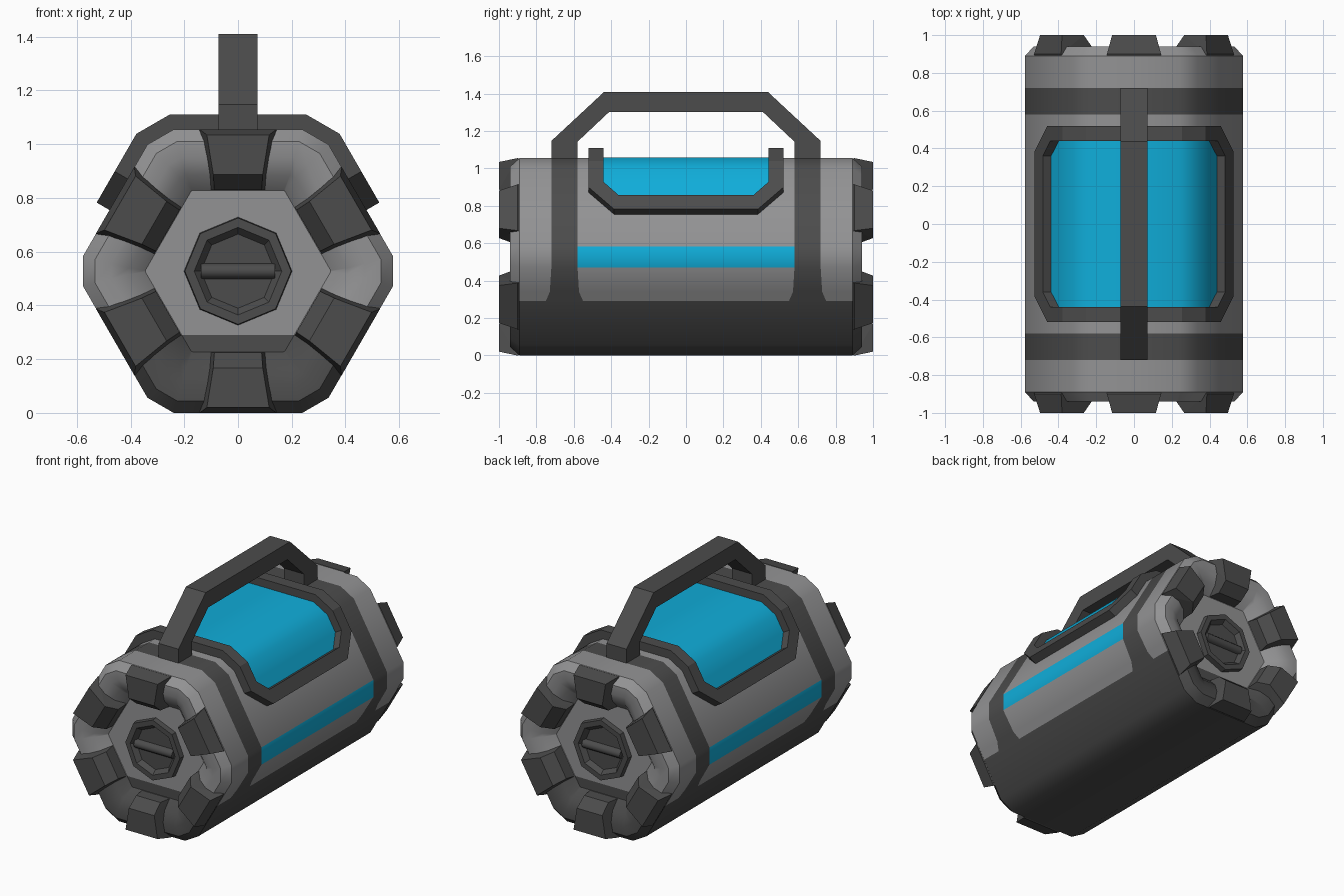
import bpy, bmesh, math
from mathutils import Vector, Matrix

if "Cube" in bpy.data.objects:
    bpy.data.objects.remove(bpy.data.objects["Cube"])

A, C, CZ = 0.5275, 0.5765, 0.5275      # hexagon apothem, corner-facet apothem, axis height


def material(name, rgb):
    m = bpy.data.materials.new(name)
    m.diffuse_color = (*rgb, 1)
    m.use_nodes = True
    m.node_tree.nodes["Principled BSDF"].inputs["Base Color"].default_value = m.diffuse_color
    return m


GREY = material("light grey", (0.29, 0.29, 0.295))
DARK = material("dark grey", (0.072, 0.072, 0.072))
BLUE = material("bright blue", (0.005, 0.42, 0.70))


def finish(bm, name, mats, smooth=None):
    bmesh.ops.recalc_face_normals(bm, faces=bm.faces[:])
    me = bpy.data.meshes.new(name)
    bm.to_mesh(me)
    bm.free()
    for m in mats:
        me.materials.append(m)
    ob = bpy.data.objects.new(name, me)
    bpy.context.collection.objects.link(ob)
    if smooth:
        bpy.ops.object.select_all(action='DESELECT')
        ob.select_set(True)
        bpy.context.view_layer.objects.active = ob
        bpy.ops.object.shade_smooth_by_angle(angle=math.radians(smooth))
    return ob


def loft(bm, rings, closed=False, caps=True):
    vs = [[bm.verts.new(p) for p in r] for r in rings]
    n = len(vs[0])
    pairs = list(zip(vs, vs[1:])) + ([(vs[-1], vs[0])] if closed else [])
    for a, b in pairs:
        for i in range(n):
            j = (i + 1) % n
            bm.faces.new((a[i], a[j], b[j], b[i]))
    if caps and not closed:
        bm.faces.new(vs[0])
        bm.faces.new(vs[-1])


def hull_ring(y, inset=0.0, scale=1.0):
    """Hexagon with cut corners, as 12 points, offset inward."""
    pts = []
    for k in range(12):
        d = [C - inset, A - inset] if k % 2 == 0 else [A - inset, C - inset]
        a, b = math.radians(30 * k), math.radians(30 * k + 30)
        det = math.sin(b - a)
        x = (d[0] * math.sin(b) - d[1] * math.sin(a)) / det
        z = (d[1] * math.cos(a) - d[0] * math.cos(b)) / det
        pts.append(Vector((x * scale, y, z * scale + CZ)))
    return pts


# Body: loft along y with rounded end rims and recessed hexagonal end faces
half = [(0.85, 0.20, 0.916), (0.91, 0.17, 1), (0.94, 0.105, 1), (0.94, 0.045, 1),
        (0.89, 0, 1), (0.72, 0, 1), (0.58, 0, 1)]
bm = bmesh.new()
loft(bm, [hull_ring(-y, h, s) for y, h, s in half] + [hull_ring(y, h, s) for y, h, s in reversed(half)])
for z in (0.29, 0.34):
    bmesh.ops.bisect_plane(bm, geom=bm.verts[:] + bm.edges[:] + bm.faces[:],
                           plane_co=(0, 0, z), plane_no=(0, 0, 1))
# Bands flare where they meet the dark underside
for v in bm.verts:
    for z, f in ((0.29, 0.03), (0.34, 0.008)):
        if abs(v.co.z - z) < 1e-4:
            s = math.copysign(1, v.co.y)
            if abs(abs(v.co.y) - 0.58) < 1e-4:
                v.co.y -= s * f
            elif abs(abs(v.co.y) - 0.72) < 1e-4:
                v.co.y += s * f
bmesh.ops.recalc_face_normals(bm, faces=bm.faces[:])
for f in bm.faces:
    c = f.calc_center_median()
    if c.z < 0.29 or 0.6 < abs(c.y) < 0.7:
        f.material_index = 1
    elif abs(f.normal.x) > 0.99 and abs(c.y) < 0.5:
        f.material_index = 2
finish(bm, "canister_body", [GREY, DARK, BLUE], 35)

# Points on the top of the hull: s runs sideways from the ridge line, h is height above it
S1, S2 = 0.24, 0.353


def on_hull(s, y, h):
    a, t = abs(s), math.tan(math.radians(15))
    n = [Vector((math.sin(math.radians(d)), 0, math.cos(math.radians(d)))) for d in (0, 30, 60)]
    tan = [Vector((v.z, 0, -v.x)) for v in n]
    c1 = Vector((0.24, 0, CZ + A))
    c2 = c1 + tan[1] * (S2 - S1)
    if a < S1 + 1e-5:
        p = Vector((a, 0, CZ + A)) + n[0] * h + (tan[0] * h * t if a > S1 - 1e-5 else Vector())
    elif a < S2 + 1e-5:
        p = c2 + n[1] * h + tan[1] * h * t
    else:
        p = c2 + tan[2] * (a - S2) + n[2] * h
    return Vector((math.copysign(p.x, s), y, p.z))


def frame_loop(ymax, s_corner, s_end, y_end, h):
    q = [(S1, ymax), (S2, ymax), (s_corner, ymax), (s_end, y_end)]
    side = q + [(s, -y) for s, y in reversed(q)]
    return [on_hull(s, y, h) for s, y in side + [(-s, y) for s, y in reversed(side)]]


# Raised window frame
outer, inner = (0.52, 0.50, 0.634, 0.385), (0.44, 0.467, 0.548, 0.36)
bm = bmesh.new()
loft(bm, [frame_loop(*outer, -0.01), frame_loop(*outer, 0.055),
          frame_loop(*inner, 0.055), frame_loop(*inner, -0.01)], closed=True)
finish(bm, "window_frame", [DARK])

# Blue window plate, wrapped over the hull
bm = bmesh.new()
st = [(0.548, 0.36), (0.467, 0.44), (S2, 0.44), (S1, 0.44)]
st = [(-s, y) for s, y in st] + st[::-1]
rows = [[bm.verts.new(on_hull(s, y * k, 0.004)) for k in (-1, 1)] for s, y in st]
for a, b in zip(rows, rows[1:]):
    bm.faces.new((a[0], b[0], b[1], a[1]))
bmesh.ops.recalc_face_normals(bm, faces=bm.faces[:])
if sum(f.normal.z for f in bm.faces) < 0:
    bmesh.ops.reverse_faces(bm, faces=bm.faces[:])
me = bpy.data.meshes.new("window")
bm.to_mesh(me)
bm.free()
me.materials.append(BLUE)
window = bpy.data.objects.new("window", me)
bpy.context.collection.objects.link(window)
bpy.context.view_layer.objects.active = window
bpy.ops.object.select_all(action='DESELECT')
window.select_set(True)
bpy.ops.object.shade_smooth_by_angle(angle=math.radians(35))

# Carrying handle: side profile extruded across x
out = [(-0.72, 1.04), (-0.72, 1.147), (-0.437, 1.41)]
inn = [(-0.58, 1.04), (-0.58, 1.143), (-0.41, 1.303)]
left = list(zip(out, inn))
path = left + [((-o[0], o[1]), (-i[0], i[1])) for o, i in reversed(left)]
W = 0.072
bm = bmesh.new()
loft(bm, [[(-W, *o), (W, *o), (W, *i), (-W, *i)] for o, i in path])
finish(bm, "carrying_handle", [DARK])

# Six tapered clips around each end: (radius, y, half width)
clip = [(0.528, 0.90, 0.143), (0.507, 1.0, 0.116), (0.36, 1.0, 0.092),
        (0.302, 0.93, 0.088), (0.302, 0.84, 0.102), (0.515, 0.87, 0.145)]
for end, sy in (("front", -1), ("back", 1)):
    for k in range(6):
        bm = bmesh.new()
        rot = Matrix.Translation((0, 0, CZ)) @ Matrix.Rotation(math.radians(60 * k), 4, 'Y')
        for r, y, w in clip:
            for sx in (-1, 1):
                bm.verts.new(rot @ Vector((sx * w, sy * y, r)))
        bmesh.ops.convex_hull(bm, input=bm.verts[:])
        bmesh.ops.dissolve_limit(bm, angle_limit=0.03, verts=bm.verts[:], edges=bm.edges[:])
        finish(bm, f"{end}_clip_{k + 1}", [DARK])

    # Octagonal dial with a recessed centre
    bm = bmesh.new()
    loft(bm, [[(r * math.sin(math.pi * i / 4), sy * y, CZ + r * math.cos(math.pi * i / 4)) for i in range(8)]
              for r, y in ((0.202, 0.84), (0.198, 0.885), (0.163, 0.885), (0.138, 0.855))])
    finish(bm, f"{end}_dial", [DARK])

    # Rounded grip bar across the dial
    bm = bmesh.new()
    loft(bm, [[(x, sy * (0.85 + 0.035 * math.sin(math.pi * i / 6)), CZ + 0.03 * math.cos(math.pi * i / 6))
               for i in range(7)] for x in (-0.138, 0.138)])
    finish(bm, f"{end}_dial_grip", [DARK], 40)
